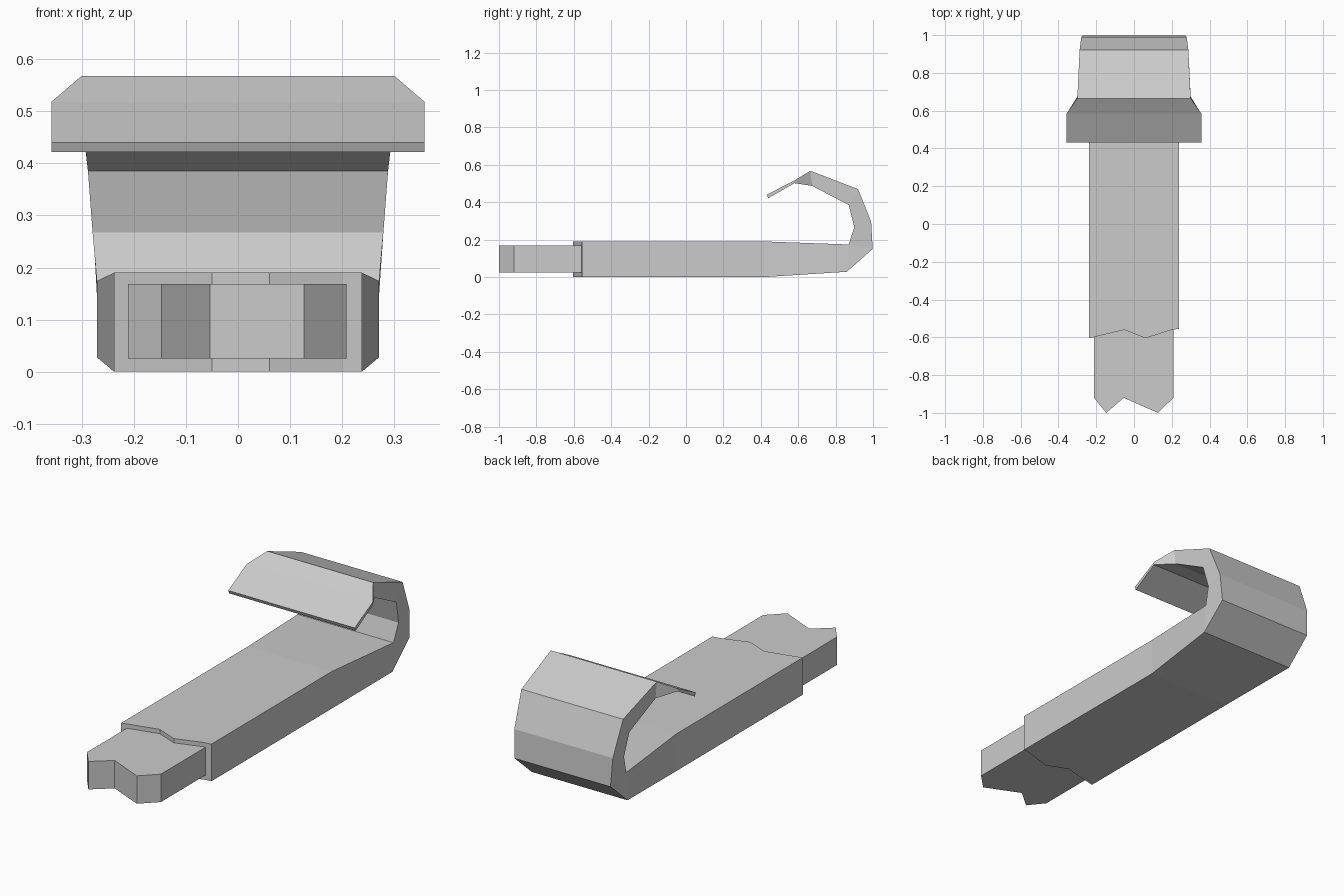
import bpy
import bmesh

cube = bpy.data.objects.get("Cube")
if cube:
    bpy.data.objects.remove(cube, do_unlink=True)

grey = bpy.data.materials.new("light_grey")
grey.use_nodes = True
colour = (0.6, 0.6, 0.6, 1)
grey.diffuse_color = colour
grey.node_tree.nodes["Principled BSDF"].inputs["Base Color"].default_value = colour


def prism(bm, outline, low, high):
    """Raise an outline in x, y into a block; return its side faces."""
    bottom = [bm.verts.new((x, y, low)) for x, y in outline]
    top = [bm.verts.new((x, y, high)) for x, y in outline]
    bm.faces.new(bottom)
    bm.faces.new(top)
    n = len(outline)
    return [bm.faces.new((bottom[i], bottom[(i + 1) % n], top[(i + 1) % n], top[i]))
            for i in range(n)]


def sweep(bm, sections):
    """Skin across sections given as outer (y, z), inner (y, z), half width."""
    rings = []
    for outer, inner, w in sections:
        rings.append([bm.verts.new((x, *p)) for x, p in
                      ((-w, outer), (w, outer), (w, inner), (-w, inner))])
    for a, b in zip(rings, rings[1:]):
        for i in range(4):
            j = (i + 1) % 4
            bm.faces.new((a[i], a[j], b[j], b[i]))
    bm.faces.new(rings[-1])


def finish(bm, name):
    bmesh.ops.remove_doubles(bm, verts=bm.verts, dist=0.0005)
    bmesh.ops.recalc_face_normals(bm, faces=bm.faces)
    mesh = bpy.data.meshes.new(name)
    bm.to_mesh(mesh)
    bm.free()
    mesh.materials.append(grey)
    obj = bpy.data.objects.new(name, mesh)
    bpy.context.collection.objects.link(obj)


# Long bar with a notched front, running into the curled hook
bend = 0.42
bar_half, bar_top = 0.238, 0.19
bm = bmesh.new()
sides = prism(bm, [(bar_half, bend), (-bar_half, bend), (-bar_half, -0.605),
                   (-0.05, -0.56), (0.06, -0.605), (0.2, -0.56),
                   (bar_half, -0.555)], 0, bar_top)
bmesh.ops.delete(bm, geom=[sides[0]], context='FACES_ONLY')
sweep(bm, [
    ((bend, 0), (bend, bar_top), bar_half),
    ((0.86, 0.028), (0.87, 0.174), 0.271),
    ((0.998, 0.15), (0.87, 0.174), 0.271),
    ((0.99, 0.295), (0.9, 0.267), 0.279),
    ((0.92, 0.47), (0.87, 0.385), 0.288),
    ((0.665, 0.568), (0.675, 0.487), 0.3),
    ((0.582, 0.518), (0.58, 0.502), 0.358),
    ((0.432, 0.44), (0.44, 0.422), 0.358),
])
finish(bm, "bar_with_hook")

# Narrower tongue with a zigzag tip, seated in the front of the bar
bm = bmesh.new()
prism(bm, [(0.208, -0.5), (-0.211, -0.5), (-0.211, -0.92), (-0.147, -1),
           (-0.054, -0.92), (0.127, -1), (0.208, -0.92)], 0.025, 0.168)
finish(bm, "front_tongue")
